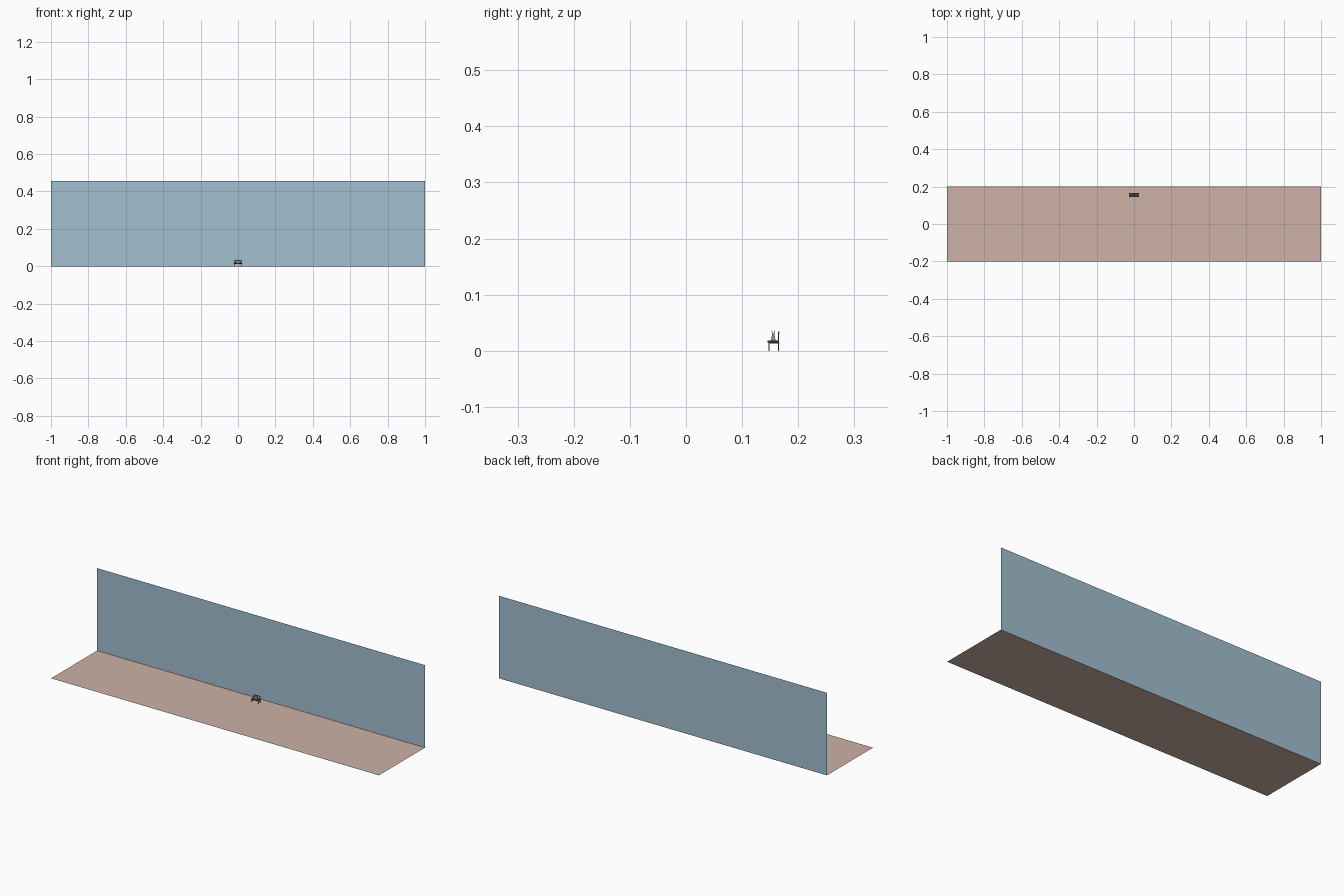
import bpy, bmesh, math
from mathutils import Vector

if "Cube" in bpy.data.objects:
    bpy.data.objects.remove(bpy.data.objects["Cube"])

def mat(name, rgb):
    m = bpy.data.materials.new(name)
    m.diffuse_color = (*rgb, 1)
    m.use_nodes = True
    m.node_tree.nodes["Principled BSDF"].inputs["Base Color"].default_value = m.diffuse_color
    return m

BLUE = mat("wall blue", (0.36, 0.52, 0.635))
PINK = mat("floor dusty pink", (0.61, 0.445, 0.39))
WOOD = mat("bench wood", (0.22, 0.16, 0.11))
DARK = mat("dark seat", (0.075, 0.055, 0.05))
CLOTH = mat("bag cloth", (0.33, 0.30, 0.25))

def mesh(name, verts, faces, m):
    me = bpy.data.meshes.new(name)
    me.from_pydata(verts, [], faces)
    me.materials.append(m)
    o = bpy.data.objects.new(name, me)
    bpy.context.collection.objects.link(o)
    return o

def box(name, lo, hi, m, top=1.0):
    # box from corner to corner; top scales the upper face for a taper
    c = [(a + b) / 2 for a, b in zip(lo, hi)]
    h = [(b - a) / 2 for a, b in zip(lo, hi)]
    v = []
    for z, s in ((lo[2], 1), (hi[2], top)):
        for sx, sy in ((-1, -1), (1, -1), (1, 1), (-1, 1)):
            v.append((c[0] + sx * h[0], c[1] + sy * h[1] * s, z))
    f = [(3, 2, 1, 0), (4, 5, 6, 7), (0, 1, 5, 4), (1, 2, 6, 5), (2, 3, 7, 6), (3, 0, 4, 7)]
    return mesh(name, v, f, m)

def tube(name, pts, r, m):
    cu = bpy.data.curves.new(name, 'CURVE')
    cu.dimensions = '3D'
    cu.bevel_depth = r
    cu.bevel_resolution = 1
    cu.use_fill_caps = True
    s = cu.splines.new('POLY')
    s.points.add(len(pts) - 1)
    for p, q in zip(s.points, pts):
        p.co = (*q, 1)
    cu.materials.append(m)
    o = bpy.data.objects.new(name, cu)
    bpy.context.collection.objects.link(o)
    return o

# floor and back wall sheets
mesh("floor", [(-1, -.2, 0), (1, -.2, 0), (1, .2, 0), (-1, .2, 0)], [(0, 1, 2, 3)], PINK)
mesh("back_wall", [(-1, .2, 0), (1, .2, 0), (1, .2, .455), (-1, .2, .455)], [(0, 1, 2, 3)], BLUE)

# bench seat: frame and cushion
box("seat_frame", (-.022, .147, .013), (.022, .167, .015), WOOD)
cushion = box("seat_cushion", (-.023, .145, .015), (.023, .165, .0185), DARK)
bv = cushion.modifiers.new("soft edge", 'BEVEL')
bv.width = .0012
bv.segments = 2

# legs, back posts and side stretchers
for side, s in (("left", -1), ("right", 1)):
    x = s * .020
    tube(f"{side}_front_leg", [(x, .148, 0), (x, .148, .014)], .0007, WOOD)
    tube(f"{side}_back_post", [(x, .165, 0), (x, .165, .034)], .001, WOOD)
    tube(f"{side}_stretcher", [(x, .148, .005), (x, .165, .005)], .0005, WOOD)

# back rest rails and slats
box("top_rail", (-.021, .164, .031), (.021, .1665, .0345), WOOD)
box("lower_rail", (-.020, .1643, .021), (.020, .1657, .0225), WOOD)
for i in range(7):
    x = -.015 + i * .005
    tube(f"back_slat_{i + 1}", [(x, .165, .0185), (x, .165, .032)], .0005, WOOD)

# tapered bag on the seat with two loop handles that lean apart
box("bag_body", (-.008, .1515, .0185), (.008, .1595, .031), CLOTH, .45)
for side, s in (("front", -1), ("back", 1)):
    pts = []
    for i in range(9):
        a = math.pi * i / 8
        k = math.sin(a)
        pts.append((.004 * math.cos(a), .1555 + s * (.0012 + .0014 * k), .030 + .006 * k))
    tube(f"bag_{side}_handle", pts, .0005, DARK)
